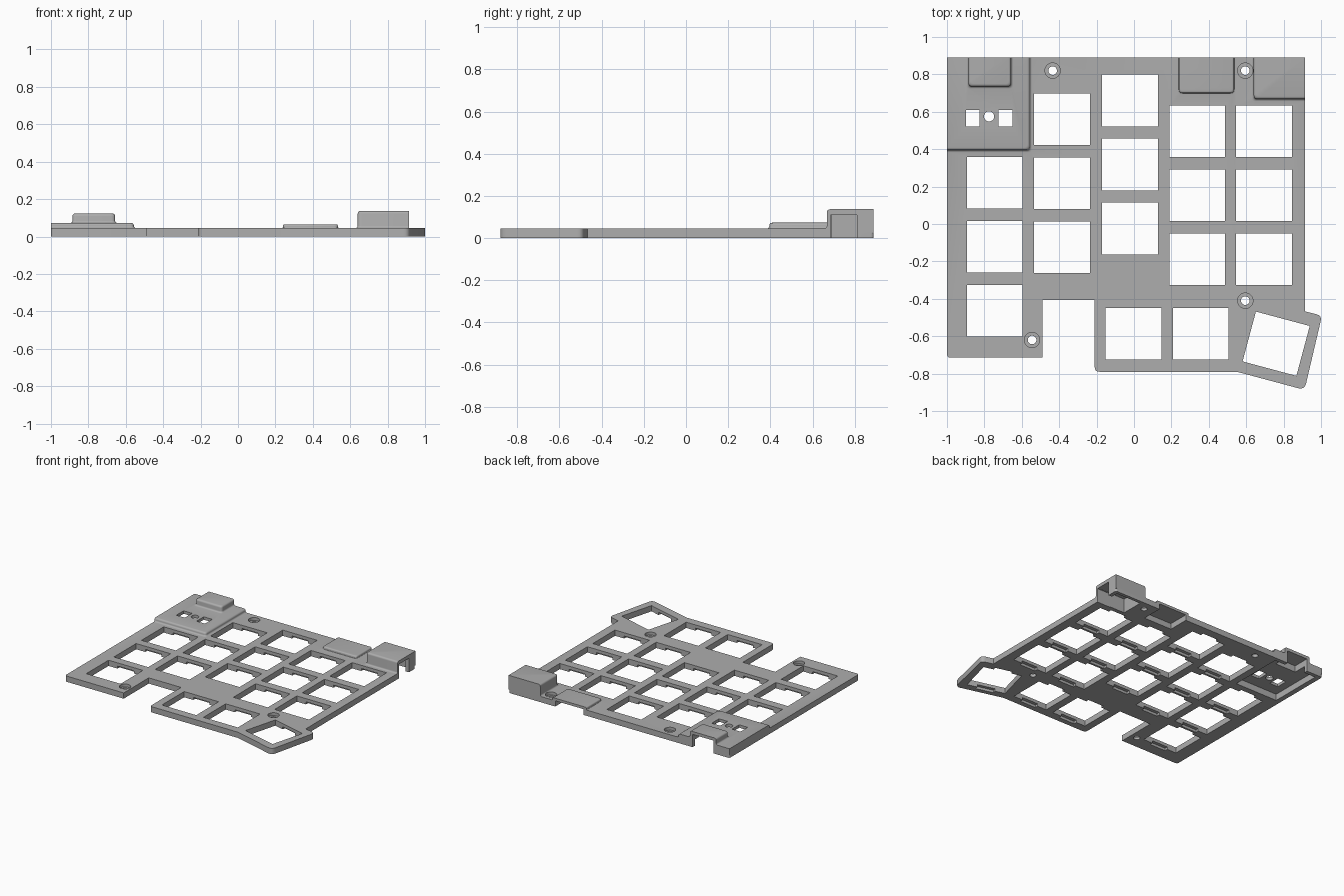
import bpy, bmesh, math
from mathutils import Matrix, Vector

cube = bpy.data.objects.get("Cube")
if cube:
    bpy.data.objects.remove(cube, do_unlink=True)

grey = bpy.data.materials.new("matte grey")
grey.use_nodes = True
colour = (0.42, 0.42, 0.42, 1)
grey.diffuse_color = colour
grey.node_tree.nodes["Principled BSDF"].inputs["Base Color"].default_value = colour

TOP = 0.045   # plate thickness
BACK = 0.89   # rear edge


def finish(name, bm):
    bmesh.ops.recalc_face_normals(bm, faces=bm.faces)
    mesh = bpy.data.meshes.new(name)
    bm.to_mesh(mesh)
    bm.free()
    mesh.materials.append(grey)
    obj = bpy.data.objects.new(name, mesh)
    bpy.context.collection.objects.link(obj)
    return obj


def loft(name, rings):
    """Closed solid through stacked rings of points."""
    bm = bmesh.new()
    rows = [[bm.verts.new(p) for p in ring] for ring in rings]
    n = len(rows[0])
    for a, b in zip(rows, rows[1:]):
        for i in range(n):
            j = (i + 1) % n
            bm.faces.new((a[i], a[j], b[j], b[i]))
    bm.faces.new(rows[0][::-1])
    bm.faces.new(rows[-1])
    return finish(name, bm)


def box(name, x0, x1, y0, y1, z0, z1):
    ring = [(x0, y0), (x1, y0), (x1, y1), (x0, y1)]
    return loft(name, [[(x, y, z) for x, y in ring] for z in (z0, z1)])


def cylinder(name, x, y, r, z0, z1):
    turn = [i * math.tau / 32 for i in range(32)]
    return loft(name, [[(x + r * math.cos(a), y + r * math.sin(a), z) for a in turn]
                       for z in (z0, z1)])


def rounded(points, radii, steps=4):
    """Outline with its convex corners replaced by small curves."""
    out = []
    for i, r in enumerate(radii):
        p, a, b = (Vector(points[k % len(points)]) for k in (i, i - 1, i + 1))
        if not r:
            out.append(p)
            continue
        s, e = p + (a - p).normalized() * r, p + (b - p).normalized() * r
        for k in range(steps + 1):
            t = k / steps
            out.append(s * (1 - t) ** 2 + p * 2 * t * (1 - t) + e * t * t)
    return out


def raised_pad(name, x0, x1, y0, base, top, left, right, foot=0.012, edge=0.014):
    """Raised housing with a filleted foot and a rounded rim on its free sides."""
    quarter = [i * math.pi / 8 for i in range(5)]
    profile = [(-foot, base - 0.02)]
    profile += [(-foot * (1 - math.sin(a)), base + foot * (1 - math.cos(a))) for a in quarter]
    profile += [(edge * (1 - math.cos(a)), top - edge * (1 - math.sin(a))) for a in quarter]
    rings = []
    for inset, z in profile:
        a, b, f = x0 + inset * left, x1 - inset * right, y0 + inset
        ring = rounded([(a, f), (b, f), (b, BACK), (a, BACK)],
                       (0.02 * left, 0.02 * right, 0, 0))
        rings.append([(x, y, z) for x, y in ring])
    return loft(name, rings)


# Main plate
outline = [(-1, -0.715), (-0.49, -0.715), (-0.49, -0.405), (-0.21, -0.405), (-0.21, -0.79),
           (0.55, -0.79), (0.912, -0.887), (1.005, -0.49), (0.915, -0.467),
           (0.915, BACK), (-1, BACK)]
soft = rounded(outline, (0.02, 0, 0, 0, 0.025, 0, 0.035, 0.03, 0, 0.015, 0.015))
plate = loft("keyboard_plate", [[(x, y, z) for x, y in soft] for z in (0, TOP)])


def combine(other, mode):
    mod = plate.modifiers.new(mode, "BOOLEAN")
    mod.operation, mod.object, mod.solver = mode, other, "EXACT"
    bpy.context.view_layer.objects.active = plate
    bpy.ops.object.modifier_apply(modifier=mod.name)
    bpy.data.objects.remove(other, do_unlink=True)


# Raised housings along the rear edge
combine(raised_pad("controller_cover", -1, -0.557, 0.395, TOP, 0.073, 0, 1), "UNION")
combine(raised_pad("socket_cover", -0.885, -0.657, 0.735, 0.073, 0.123, 1, 1), "UNION")
combine(raised_pad("low_cover", 0.24, 0.535, 0.7, TOP, 0.065, 1, 1, 0.005, 0.01), "UNION")
combine(raised_pad("jack_housing", 0.64, 0.915, 0.668, TOP, 0.137, 1, 0), "UNION")

# Hollows under the housings, with their side and rear openings
combine(box("controller_hollow", -0.96, -0.59, 0.43, 0.86, -0.1, 0.05), "DIFFERENCE")
combine(box("socket_hollow", -0.86, -0.68, 0.76, 1, -0.1, 0.1), "DIFFERENCE")
combine(box("low_hollow", 0.265, 0.51, 0.725, 1, -0.1, 0.045), "DIFFERENCE")
combine(box("jack_hollow", 0.67, 0.885, 0.69, 0.865, -0.1, 0.112), "DIFFERENCE")
combine(box("jack_opening", 0.8, 1, 0.685, 0.81, -0.1, 0.11), "DIFFERENCE")

# Openings in the controller cover
for x in (-0.862, -0.687):
    combine(box("button_window", x - 0.037, x + 0.037, 0.52, 0.61, -0.1, 0.2), "DIFFERENCE")
combine(cylinder("reset_hole", -0.775, 0.575, 0.027, -0.1, 0.2), "DIFFERENCE")

# Countersunk screw holes
for x, y in ((-0.435, 0.82), (0.595, 0.82), (0.595, -0.41), (-0.545, -0.62)):
    combine(cylinder("screw_head", x, y, 0.041, 0.022, 0.2), "DIFFERENCE")
    combine(cylinder("screw_shaft", x, y, 0.023, -0.1, 0.2), "DIFFERENCE")


# Key openings with clip notches beneath their front and rear edges
def key_hole(x, y, angle=0):
    place = Matrix.Translation((x, y, 0)) @ Matrix.Rotation(math.radians(angle), 4, "Z")
    for cutter in (box("key_opening", -0.149, 0.149, -0.138, 0.138, -0.1, 0.2),
                   box("clip_notch", -0.07, 0.07, -0.163, 0.163, -0.1, 0.02)):
        cutter.data.transform(place)
        combine(cutter, "DIFFERENCE")


columns = ((-0.745, 0.22), (-0.385, 0.56), (-0.022, 0.66), (0.338, 0.495), (0.695, 0.495))
for x, first in columns:
    for row in range(3):
        key_hole(x, first - 0.342 * row)
for x in (-0.003, 0.357):
    key_hole(x, -0.587)
key_hole(0.76, -0.64, -15)

# Smooth the fillets, keep the edges crisp
bpy.ops.object.select_all(action="DESELECT")
plate.select_set(True)
bpy.context.view_layer.objects.active = plate
bpy.ops.object.shade_smooth_by_angle(angle=math.radians(30))
